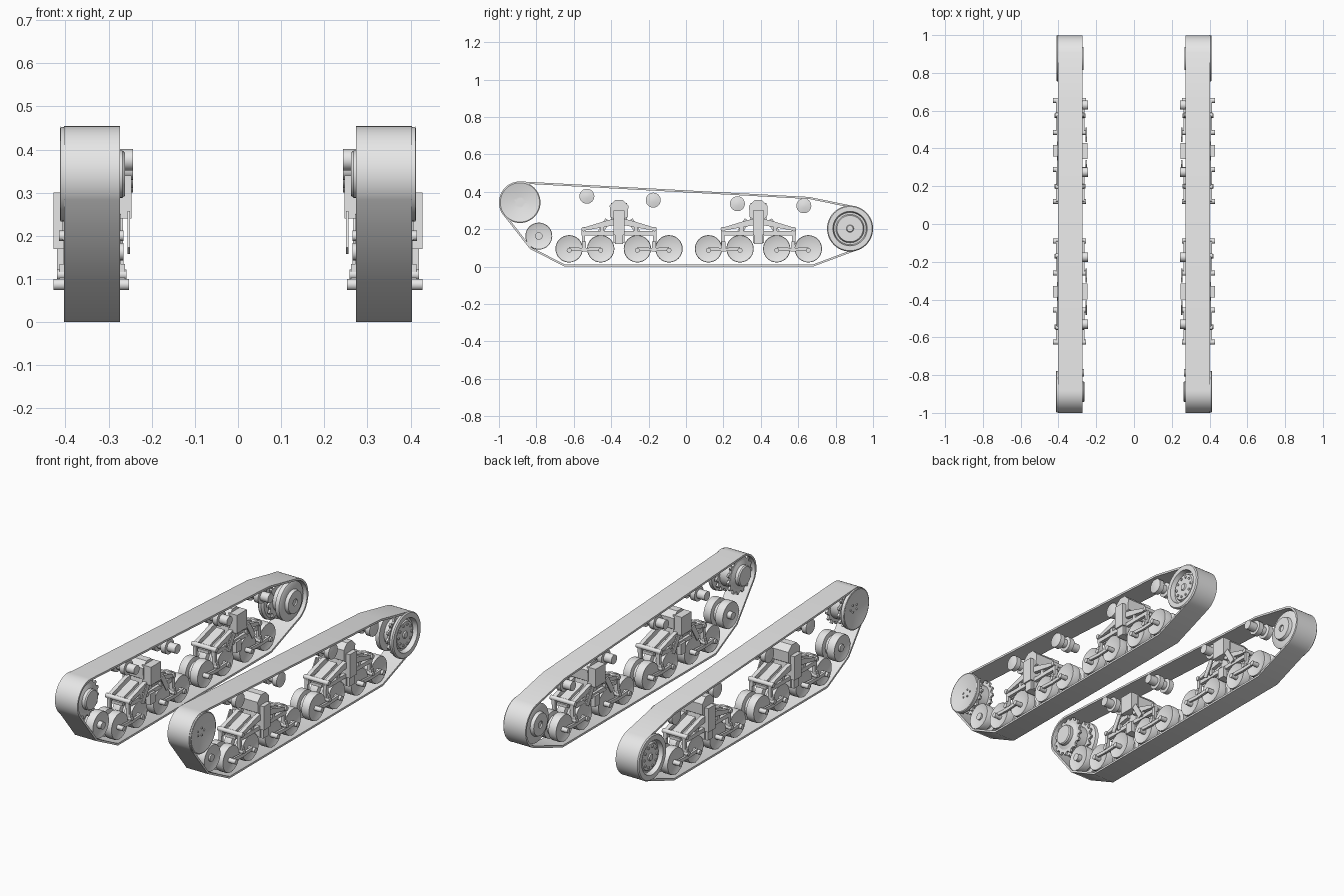
import bpy
import bmesh
from math import sin, cos, pi, radians
from mathutils import Vector

default = bpy.data.objects.get("Cube")
if default:
    bpy.data.objects.remove(default)

GREY = (0.8, 0.8, 0.8, 1.0)
steel = bpy.data.materials.new("light grey steel")
steel.use_nodes = True
steel.diffuse_color = GREY
steel.node_tree.nodes["Principled BSDF"].inputs["Base Color"].default_value = GREY

parts = []


def finish(name, bm):
    """Turn a bmesh for the +x side into an object mirrored to the other side."""
    bmesh.ops.recalc_face_normals(bm, faces=bm.faces)
    mesh = bpy.data.meshes.new(name)
    bm.to_mesh(mesh)
    bm.free()
    mesh.materials.append(steel)
    obj = bpy.data.objects.new(name, mesh)
    bpy.context.scene.collection.objects.link(obj)
    obj.modifiers.new("other side", 'MIRROR').use_axis[0] = True
    parts.append(obj)
    return obj


def bridge(bm, rings, closed=False):
    """Join successive equal-length vertex rings with quads."""
    pairs = list(zip(rings, rings[1:]))
    if closed:
        pairs.append((rings[-1], rings[0]))
    for a, b in pairs:
        count = len(a)
        for i in range(count):
            j = (i + 1) % count
            bm.faces.new((a[i], a[j], b[j], b[i]))


def lathe(name, centre, profile, sides=32):
    """Revolve (radius, x) points around an axle along x, capping both ends."""
    bm = bmesh.new()
    y, z = centre
    angles = [2 * pi * i / sides for i in range(sides)]
    rings = [[bm.verts.new((x, y + r * cos(a), z + r * sin(a))) for a in angles]
             for r, x in profile]
    bridge(bm, rings)
    bm.faces.new(rings[0])
    bm.faces.new(rings[-1])
    return finish(name, bm)


def rod(name, centre, radius, x0, x1, sides=16):
    return lathe(name, centre, [(radius, x0), (radius, x1)], sides)


def plate(name, outline, x0, x1):
    """Extrude a (y, z) outline along x."""
    bm = bmesh.new()
    rings = [[bm.verts.new((x, y, z)) for y, z in outline] for x in (x0, x1)]
    bridge(bm, rings)
    bm.faces.new(rings[0])
    bm.faces.new(rings[1])
    return finish(name, bm)


def bar(name, start, end, width, x0, x1):
    """Straight flat bar between two (y, z) points."""
    a, b = Vector(start), Vector(end)
    side = (b - a).normalized().orthogonal() * width / 2
    return plate(name, [a + side, b + side, b - side, a - side], x0, x1)


def arc(centre, radius, first, last, steps):
    turns = [radians(first + (last - first) * i / steps) for i in range(steps + 1)]
    return [Vector((centre[0] + radius * cos(t), centre[1] + radius * sin(t))) for t in turns]


def gear(name, centre, radius, teeth, x0, x1):
    outline = []
    for i in range(teeth):
        for shift, r in ((0, 0.86), (0.35, 0.86), (0.55, 1), (0.8, 1)):
            t = 2 * pi * (i + shift) / teeth
            outline.append((centre[0] + radius * r * cos(t), centre[1] + radius * r * sin(t)))
    return plate(name, outline, x0, x1)


# Track band: outer outline, then an inner copy offset along the corner normals
IN, OUT, THICK = 0.273, 0.403, 0.011
FRONT, BACK = (-0.888, 0.343), (0.877, 0.203)
path = [Vector(p) for p in ((-0.65, 0), (0.68, 0))]
path += arc(BACK, 0.122, -75, 76, 20)
path += [Vector((0.66, 0.372))]
path += arc(FRONT, 0.112, 87, 212, 18)
path += [Vector((-0.835, 0.095))]
inner = []
for i, p in enumerate(path):
    before = (p - path[i - 1]).normalized()
    after = (path[(i + 1) % len(path)] - p).normalized()
    normal = Vector((-before.y - after.y, before.x + after.x)).normalized()
    inner.append(p + normal * THICK)
bm = bmesh.new()
loops = [[bm.verts.new((x, p.x, p.y)) for p in line]
         for line, x in ((path, IN), (path, OUT), (inner, OUT), (inner, IN))]
bridge(bm, loops, closed=True)
finish("track_band", bm)

# Front drive wheel: dished outer disc, toothed rings, drum and inner hub
lathe("drive_disc", FRONT, [(0.09, 0.385), (0.108, 0.392), (0.11, 0.411),
                            (0.105, 0.413), (0.03, 0.395), (0.02, 0.395)], 48)
for i in range(5):
    t = 2 * pi * i / 5
    rod("drive_bolt", (FRONT[0] + 0.03 * cos(t), FRONT[1] + 0.02 * sin(t)), 0.005, 0.39, 0.4, 8)
for x in (0.293, 0.365):
    gear("drive_teeth", FRONT, 0.104, 15, x, x + 0.012)
lathe("drive_drum", FRONT, [(0.02, 0.262), (0.05, 0.262), (0.055, 0.268), (0.055, 0.285),
                            (0.075, 0.293), (0.075, 0.385)])

# Rear idler wheel: flanged ring with a recess, a bolted hub and an inner disc
lathe("idler_rim", BACK, [(0.11, 0.38), (0.121, 0.39), (0.123, 0.405), (0.118, 0.411),
                          (0.092, 0.411), (0.086, 0.385), (0.076, 0.385), (0.07, 0.398),
                          (0.02, 0.398), (0.016, 0.404)], 48)
for i in range(10):
    t = 2 * pi * i / 10
    rod("idler_bolt", (BACK[0] + 0.055 * cos(t), BACK[1] + 0.055 * sin(t)), 0.007, 0.39, 0.403, 8)
lathe("idler_drum", BACK, [(0.018, 0.275), (0.018, 0.267), (0.06, 0.267), (0.065, 0.285),
                           (0.098, 0.288), (0.105, 0.292), (0.105, 0.315), (0.07, 0.32),
                           (0.07, 0.385)])
gear("idler_teeth", BACK, 0.108, 15, 0.355, 0.367)


def grooved_wheel(name, centre, radius):
    """Twin-disc wheel with a guide groove between the discs."""
    core, rim, dish = radius * 0.7, radius * 0.97, radius * 0.8
    lathe(name, centre, [(dish * 0.5, 0.29), (dish, 0.284), (rim, 0.28), (radius, 0.286),
                         (radius, 0.324), (core, 0.328), (core, 0.348), (radius, 0.352),
                         (radius, 0.39), (rim, 0.396), (dish, 0.392), (dish * 0.5, 0.386)])


# Front guide wheel
grooved_wheel("guide_wheel", (-0.787, 0.163), 0.072)
rod("guide_axle", (-0.787, 0.163), 0.02, 0.265, 0.395)

# Return rollers with mounting hubs on the inner side
for y, z in ((-0.53, 0.376), (-0.175, 0.355), (0.275, 0.336), (0.63, 0.325)):
    lathe("return_roller", (y, z), [(0.025, 0.243), (0.025, 0.29), (0.04, 0.292), (0.04, 0.32),
                                    (0.024, 0.324), (0.024, 0.352), (0.04, 0.356),
                                    (0.04, 0.384), (0.012, 0.39)], 24)

# Suspension bogies, each carrying four road wheels on paired links
AXLE = 0.095
for mid in (-0.358, 0.387):
    # central post with a peaked head, stepped to the outside
    right = [(0.03, 0.125), (0.03, 0.19), (0.022, 0.25), (0.047, 0.265), (0.05, 0.325), (0.02, 0.355)]
    outline = right + [(-y, z) for y, z in reversed(right)]
    plate("bogie_post", [(mid + y, z) for y, z in outline], 0.29, 0.405)
    bar("post_face", (mid, 0.17), (mid, 0.3), 0.06, 0.4, 0.428)
    bar("post_foot", (mid, 0.12), (mid, 0.18), 0.045, 0.265, 0.42)
    bar("post_mount", (mid, 0.24), (mid, 0.34), 0.085, 0.247, 0.3)
    bar("cross_beam", (mid - 0.2, 0.178), (mid + 0.2, 0.178), 0.016, 0.31, 0.375)
    for x in (0.277, 0.386):
        bar("side_beam", (mid - 0.2, 0.178), (mid + 0.2, 0.178), 0.022, x, x + 0.018)
    for s in (-1, 1):
        # sloping rocker arms, struts and spring pads
        for x in (0.272, 0.385):
            plate("rocker_arm", [(mid + s * y, z) for y, z in
                                 ((0.02, 0.255), (0.06, 0.248), (0.2, 0.205), (0.2, 0.19),
                                  (0.17, 0.195), (0.02, 0.222))], x, x + 0.022)
            bar("end_strut", (mid + s * 0.19, 0.12), (mid + s * 0.19, 0.2), 0.018, x, x + 0.018)
            bar("inner_strut", (mid + s * 0.09, 0.18), (mid + s * 0.09, 0.235), 0.02, x, x + 0.018)
        bar("rocker_bridge", (mid + s * 0.05, 0.24), (mid + s * 0.19, 0.2), 0.016, 0.315, 0.365)
        rod("rocker_pin", (mid + s * 0.19, 0.2), 0.012, 0.265, 0.415, 12)
        bar("hanger_plate", (mid + s * 0.11, 0.165), (mid + s * 0.06, 0.25), 0.03, 0.25, 0.256)
        # wheels, axles and the links between them
        near, far = mid + s * 0.098, mid + s * 0.267
        pivot = mid + s * 0.187
        for y in (near, far):
            grooved_wheel("road_wheel", (y, AXLE), 0.073)
            rod("wheel_axle", (y, AXLE - 0.008), 0.013, 0.253, 0.428)
        for x in (0.262, 0.402):
            bar("link_near", (near, AXLE), (pivot, AXLE - 0.005), 0.018, x, x + 0.012)
            bar("link_far", (far, AXLE), (pivot, AXLE - 0.005), 0.018, x, x + 0.012)
            bar("link_hanger", (pivot, AXLE - 0.01), (pivot, 0.135), 0.02, x, x + 0.012)
        rod("link_pivot", (pivot, 0.11), 0.012, 0.258, 0.42, 12)

# Smooth the round parts while keeping edges crisp
bpy.ops.object.select_all(action='DESELECT')
for obj in parts:
    obj.select_set(True)
bpy.context.view_layer.objects.active = parts[0]
bpy.ops.object.shade_smooth_by_angle(angle=radians(35))
